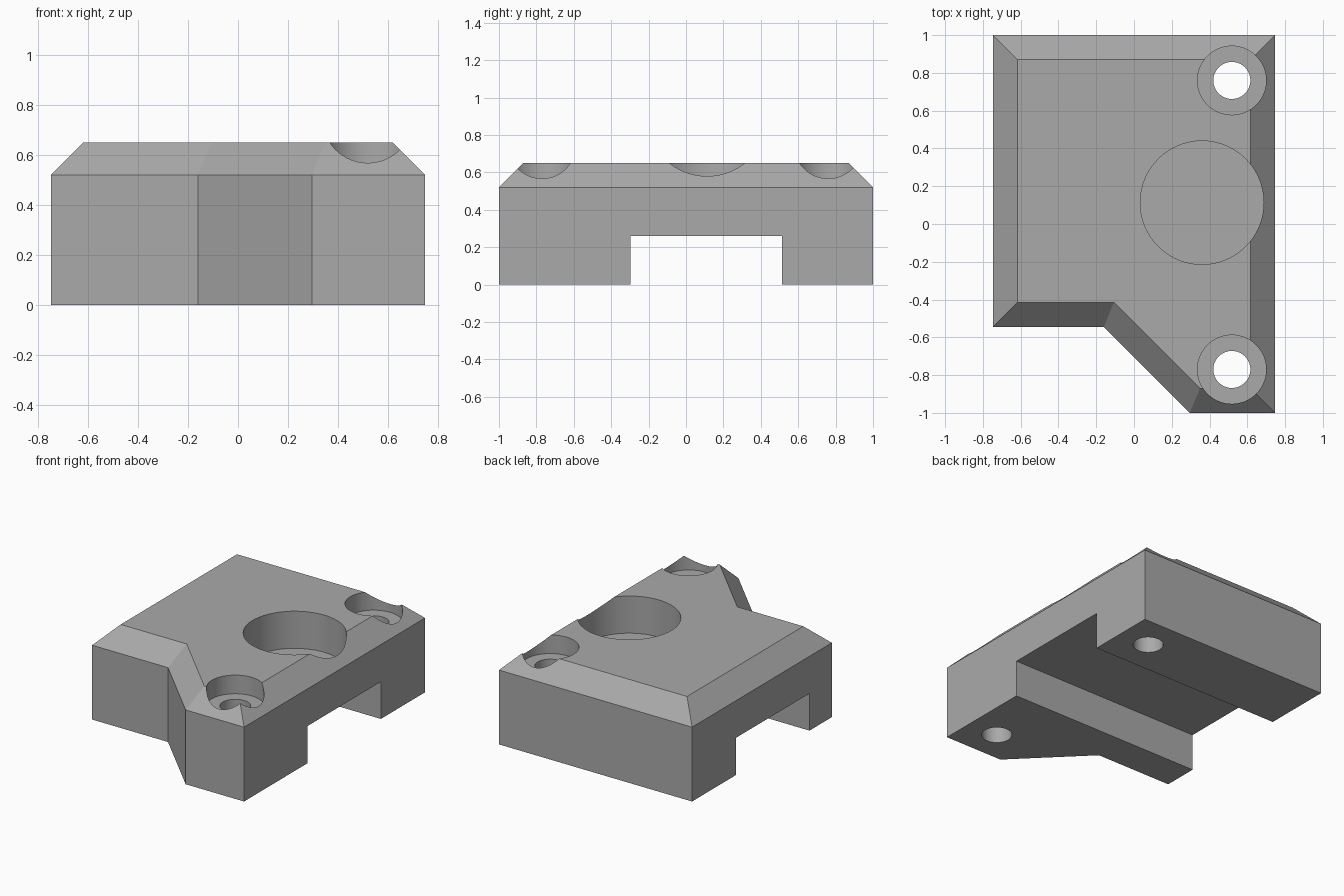
import bpy, bmesh, math

cube = bpy.data.objects.get("Cube")
if cube:
    bpy.data.objects.remove(cube, do_unlink=True)

WALL, TOP = 0.52, 0.65
SLOT_TOP = 0.26
POCKET_FLOOR = 0.39
CHAMFER = TOP - WALL

grey = bpy.data.materials.new("mid_grey")
grey.use_nodes = True
grey.diffuse_color = (0.4, 0.4, 0.4, 1)
grey.node_tree.nodes["Principled BSDF"].inputs["Base Color"].default_value = (0.4, 0.4, 0.4, 1)


def add_object(name, bm):
    bmesh.ops.recalc_face_normals(bm, faces=bm.faces)
    mesh = bpy.data.meshes.new(name)
    bm.to_mesh(mesh)
    bm.free()
    mesh.materials.append(grey)
    obj = bpy.data.objects.new(name, mesh)
    bpy.context.collection.objects.link(obj)
    return obj


def inset(points, d):
    """Offset a counter-clockwise outline inwards by d, with mitred corners."""
    result = []
    for i, (x, y) in enumerate(points):
        (px, py), (nx, ny) = points[i - 1], points[(i + 1) % len(points)]
        a, b = math.hypot(x - px, y - py), math.hypot(nx - x, ny - y)
        n1 = ((py - y) / a, (x - px) / a)
        n2 = ((y - ny) / b, (nx - x) / b)
        k = d / (1 + n1[0] * n2[0] + n1[1] * n2[1])
        result.append((x + k * (n1[0] + n2[0]), y + k * (n1[1] + n2[1])))
    return result


def cut(body, cutter):
    """Subtract a cutter from the body, then discard it."""
    mod = body.modifiers.new(cutter.name, 'BOOLEAN')
    mod.operation, mod.solver, mod.object = 'DIFFERENCE', 'EXACT', cutter
    cutter.hide_render = True
    bpy.context.view_layer.objects.active = body
    bpy.ops.object.modifier_apply(modifier=mod.name)
    bpy.data.objects.remove(cutter, do_unlink=True)


def drill(body, name, x, y, radius, floor):
    bm = bmesh.new()
    bmesh.ops.create_cone(bm, cap_ends=True, segments=64, radius1=radius, radius2=radius, depth=1)
    bmesh.ops.translate(bm, verts=bm.verts, vec=(x, y, floor + 0.5))
    cut(body, add_object(name, bm))


# Body: notched outline with a chamfered top edge
outline = [(-0.747, -0.545), (-0.16, -0.545), (0.295, -1), (0.747, -1), (0.747, 1), (-0.747, 1)]
bm = bmesh.new()
rings = [[bm.verts.new((x, y, z)) for x, y in pts]
         for pts, z in ((outline, 0), (outline, WALL), (inset(outline, CHAMFER), TOP))]
for low, high in zip(rings, rings[1:]):
    for i in range(len(low)):
        j = (i + 1) % len(low)
        bm.faces.new((low[i], low[j], high[j], high[i]))
bm.faces.new(rings[0])
bm.faces.new(rings[-1])
body = add_object("mounting_block", bm)

# Channel across the underside
bm = bmesh.new()
bmesh.ops.create_cube(bm, size=1)
bmesh.ops.scale(bm, verts=bm.verts, vec=(2, 0.81, 2 * SLOT_TOP))
bmesh.ops.translate(bm, verts=bm.verts, vec=(0, 0.107, 0))
cut(body, add_object("channel_cutter", bm))

# Round pocket and two counterbored screw holes
drill(body, "pocket_cutter", 0.36, 0.113, 0.327, POCKET_FLOOR)
for y in (-0.77, 0.76):
    drill(body, "counterbore_cutter", 0.518, y, 0.182, WALL)
    drill(body, "screw_hole_cutter", 0.518, y, 0.098, -0.2)

# Smooth bores, crisp edges
bpy.ops.object.select_all(action='DESELECT')
body.select_set(True)
bpy.context.view_layer.objects.active = body
bpy.ops.object.shade_smooth_by_angle(angle=math.radians(20))
